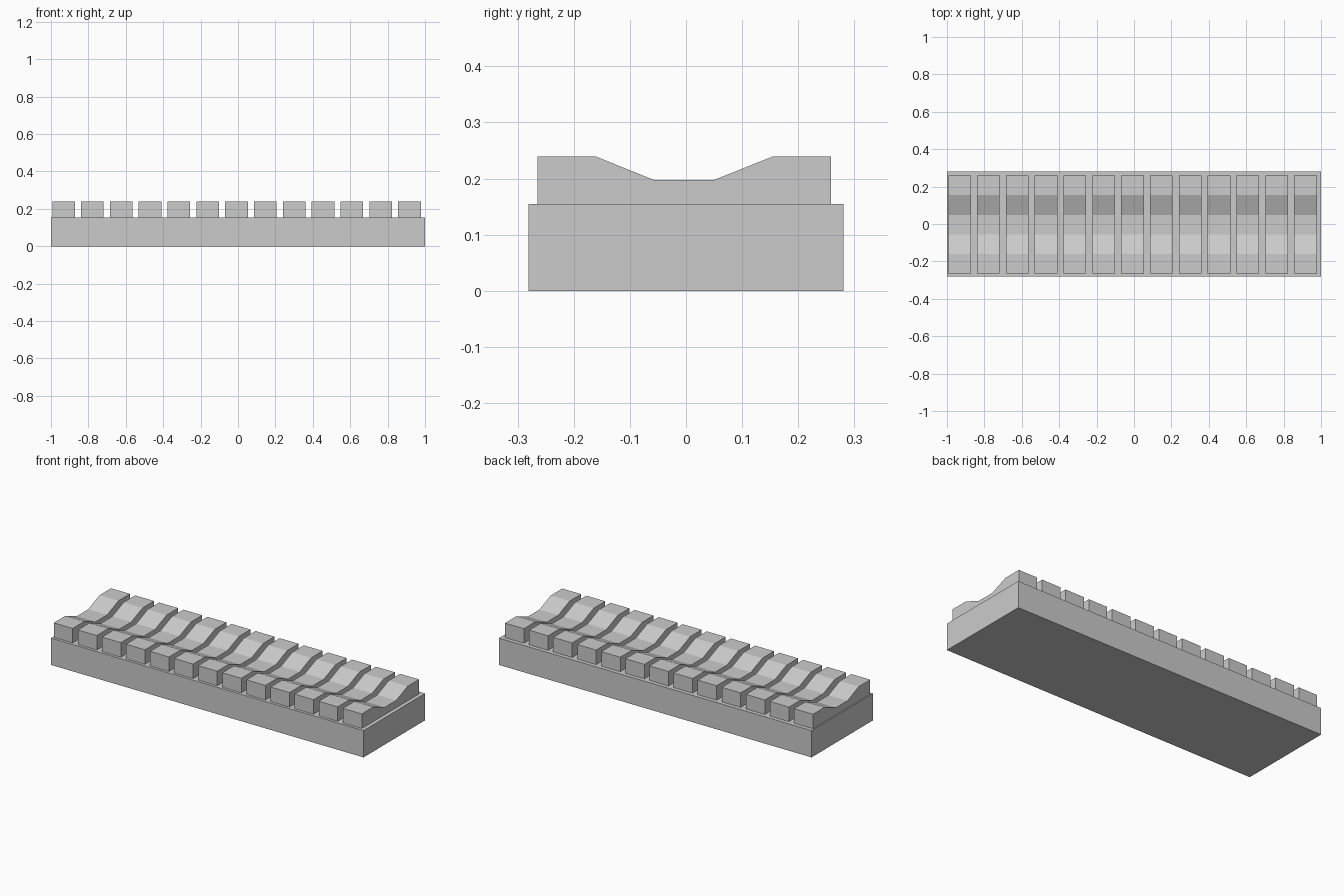
import bpy

if "Cube" in bpy.data.objects:
    bpy.data.objects.remove(bpy.data.objects["Cube"])


def extrude_profile(name, profile, x0, x1):
    """Extrude a closed (y, z) profile along x."""
    n = len(profile)
    verts = [(x, y, z) for x in (x0, x1) for y, z in profile]
    faces = [tuple(range(n - 1, -1, -1)), tuple(range(n, 2 * n))]
    faces += [(i, (i + 1) % n, n + (i + 1) % n, n + i) for i in range(n)]
    mesh = bpy.data.meshes.new(name)
    mesh.from_pydata(verts, [], faces)
    obj = bpy.data.objects.new(name, mesh)
    bpy.context.collection.objects.link(obj)
    return obj


BASE_TOP = 0.155

# Base slab
extrude_profile("base", [(-0.281, 0), (0.281, 0), (0.281, BASE_TOP), (-0.281, BASE_TOP)], -1, 1)

# Row of blocks with a shallow trough across the middle
trough = [(-0.265, BASE_TOP), (0.258, BASE_TOP), (0.258, 0.239), (0.154, 0.239),
          (0.049, 0.197), (-0.056, 0.197), (-0.160, 0.239), (-0.265, 0.239)]
blocks = extrude_profile("trough_blocks", trough, -0.993, -0.872)
array = blocks.modifiers.new("row", 'ARRAY')
array.count = 13
array.use_relative_offset = False
array.use_constant_offset = True
array.constant_offset_displace = (0.1541, 0, 0)
